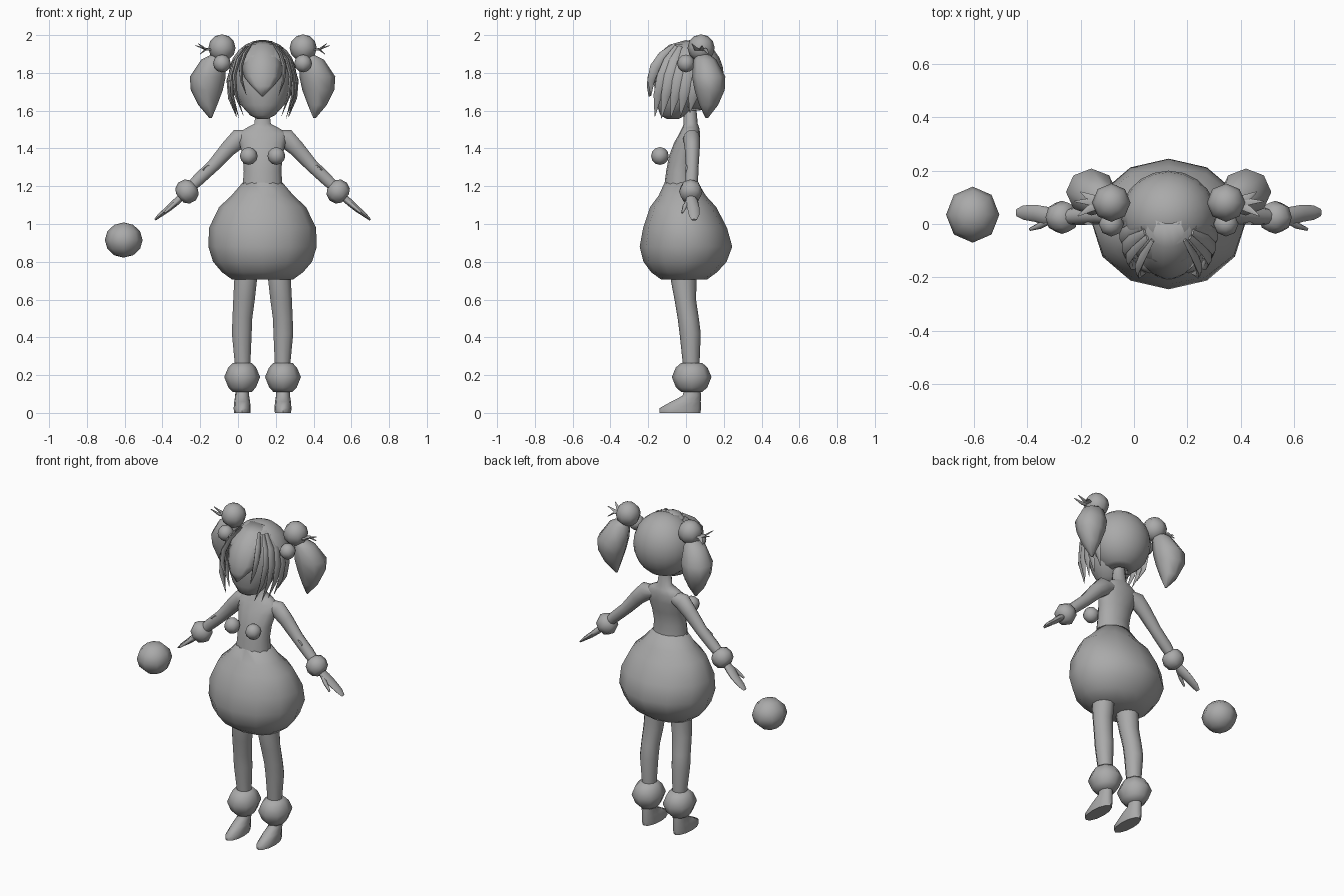
import bpy, bmesh, math
from mathutils import Vector

CX = 0.13  # the figure's own mirror plane
grey = bpy.data.materials.new("plain grey")
grey.diffuse_color = (0.4, 0.4, 0.4, 1)


def finish(bm, name, angle=65):
    bmesh.ops.recalc_face_normals(bm, faces=bm.faces)
    me = bpy.data.meshes.new(name)
    bm.to_mesh(me)
    bm.free()
    me.materials.append(grey)
    ob = bpy.data.objects.new(name, me)
    bpy.context.collection.objects.link(ob)
    bpy.ops.object.select_all(action='DESELECT')
    ob.select_set(True)
    bpy.context.view_layer.objects.active = ob
    bpy.ops.object.shade_smooth_by_angle(angle=math.radians(angle))
    return ob


def tube(name, pts, side=1, n=10, axis=(0, 1, 0), angle=65):
    """Closed loft; each point is (offset from mirror plane, y, z, radius on axis, other radius)."""
    bm = bmesh.new()
    P = [Vector((CX + side * p[0], p[1], p[2])) for p in pts]
    rings = []
    for i, p in enumerate(P):
        t = (P[min(i + 1, len(P) - 1)] - P[max(i - 1, 0)]).normalized()
        u = Vector(axis)
        u = (u - t * u.dot(t)).normalized()
        v = t.cross(u)
        ra, rb = pts[i][3], pts[i][4]
        rings.append([bm.verts.new(p + u * ra * math.cos(a) + v * rb * math.sin(a))
                      for a in (2 * math.pi * k / n for k in range(n))])
    for a, b in zip(rings, rings[1:]):
        for k in range(n):
            bm.faces.new((a[k], a[(k + 1) % n], b[(k + 1) % n], b[k]))
    bm.faces.new(rings[0])
    bm.faces.new(rings[-1])
    return finish(bm, name, angle)


def stack(name, rows, side=1, n=12, angle=65):
    """Horizontal rings: (z, offset x, centre y, half width, half depth)."""
    bm = bmesh.new()
    rings = [[bm.verts.new((CX + side * dx + rx * math.sin(2 * math.pi * k / n),
                            cy - ry * math.cos(2 * math.pi * k / n), z)) for k in range(n)]
             for z, dx, cy, rx, ry in rows]
    for a, b in zip(rings, rings[1:]):
        for k in range(n):
            bm.faces.new((a[k], a[(k + 1) % n], b[(k + 1) % n], b[k]))
    bm.faces.new(rings[0])
    bm.faces.new(rings[-1])
    return finish(bm, name, angle)


def ball(name, c, r, seg=8, rings=5):
    bm = bmesh.new()
    bmesh.ops.create_uvsphere(bm, u_segments=seg, v_segments=rings, radius=1)
    r = r if isinstance(r, tuple) else (r, r, r)
    for v in bm.verts:
        v.co = Vector(c) + Vector([v.co[i] * r[i] for i in range(3)])
    return finish(bm, name, 80)


# floating ball
ball("floating_ball", (-0.605, 0.035, 0.915), (0.1, 0.105, 0.093), 8, 6)

# balloon skirt
stack("skirt", [(1.22, 0, -.025, .105, .088), (1.15, 0, -.02, .165, .125), (1.09, 0, -.015, .23, .175),
                (.98, 0, -.005, .283, .222), (.88, 0, 0, .287, .245), (.80, 0, -.005, .262, .22),
                (.745, 0, -.01, .215, .175), (.705, 0, -.01, .16, .12)])

# torso and neck
stack("torso", [(1.18, 0, -.03, .11, .088), (1.28, 0, -.03, .102, .075), (1.36, 0, -.015, .108, .075),
                (1.43, 0, .005, .125, .068), (1.48, 0, .02, .135, .055), (1.51, 0, .025, .085, .045),
                (1.53, 0, .025, .045, .037), (1.62, 0, .02, .034, .034)], n=14)

# face and back of head
stack("face", [(1.555, 0, -.07, .025, .03), (1.575, 0, -.07, .065, .065), (1.63, 0, -.045, .115, .11),
               (1.70, 0, -.03, .145, .135), (1.80, 0, -.03, .155, .145), (1.89, 0, -.02, .13, .13),
               (1.95, 0, 0, .08, .08)], n=16)
hair = ball("hair_cap", (CX, .03, 1.785), (.18, .17, .19), 20, 12)
bm = bmesh.new()
bm.from_mesh(hair.data)
front = [f for f in bm.faces if f.calc_center_median().y < -.04 and f.calc_center_median().z < 1.9]
low = [f for f in bm.faces if f.calc_center_median().z < 1.61]
bmesh.ops.delete(bm, geom=list(set(front + low)), context='FACES')
bm.to_mesh(hair.data)
bm.free()
m = hair.modifiers.new("thickness", 'SOLIDIFY')
m.thickness = .012

# pointed middle fringe: curved sheet that narrows to a tip
bm = bmesh.new()
rows = []
for z, y, w in [(1.975, .0, .075), (1.95, -.09, .09), (1.90, -.15, .103), (1.84, -.188, .108),
                (1.78, -.205, .098), (1.73, -.208, .058), (1.675, -.198, .004)]:
    rows.append([bm.verts.new((CX + w * c, y + 5.5 * (w * c) ** 2, z - .02 * c * c * (z > 1.85)))
                 for c in (-1, -.6, -.2, .2, .6, 1)])
for a, b in zip(rows, rows[1:]):
    for k in range(5):
        bm.faces.new((a[k], a[k + 1], b[k + 1], b[k]))
fringe = finish(bm, "middle_fringe")
fringe.modifiers.new("thickness", 'SOLIDIFY').thickness = .012

# hair locks: (top, middle, tip), plus half width
LOCKS = [((.06, -.06, 1.95), (.115, -.165, 1.83), (.085, -.185, 1.68), .026),
         ((.08, -.05, 1.94), (.15, -.125, 1.78), (.10, -.165, 1.57), .030),
         ((.09, -.03, 1.94), (.165, -.085, 1.78), (.125, -.13, 1.56), .032),
         ((.10, -.01, 1.93), (.175, -.04, 1.77), (.135, -.08, 1.565), .032),
         ((.10, .02, 1.93), (.18, .0, 1.76), (.14, -.03, 1.57), .032),
         ((.10, .04, 1.92), (.175, .045, 1.75), (.135, .02, 1.59), .032)]

for s, tag in ((-1, "left"), (1, "right")):
    for i, (a, b, c, w) in enumerate(LOCKS):
        A, B, C = Vector(a), Vector(b), Vector(c)
        ctrl = 2 * B - (A + C) / 2  # curve passing through the middle point
        pts = []
        for t, f in ((0, .4), (.25, .9), (.5, 1), (.75, .75), (1, .05)):
            p = A * (1 - t) ** 2 + ctrl * 2 * t * (1 - t) + C * t * t
            pts.append((*p, w * f, .012 * f))
        tube(f"hair_lock_{i + 1}_{tag}", pts, s, 6)

    # pigtail with its two beads and thin spikes
    stack("pigtail_" + tag, [(1.905, .235, .09, .02, .025), (1.87, .26, .10, .065, .06),
                             (1.78, .29, .12, .095, .088), (1.71, .295, .125, .085, .08),
                             (1.63, .29, .12, .05, .05), (1.56, .275, .11, .006, .006)], s, 8)
    ball("large_hair_bead_" + tag, (CX + s * .215, .08, 1.932), .072, 8, 6)
    ball("small_hair_bead_" + tag, (CX + s * .215, 0, 1.85), .047, 8, 6)
    for i, (x, y, z) in enumerate([(.355, .085, 1.945), (.33, .12, 1.90), (.34, .03, 1.955)]):
        tube(f"hair_spike_{i + 1}_{tag}", [(.24, .08, 1.92, .018, .008), (.3, (y + .08) / 2, 1.925, .014, .006),
                                           (x, y, z, .002, .002)], s, 5)

    # chest bead
    ball("chest_bead_" + tag, (CX + s * .073, -.138, 1.36), .047, 8, 6)

    # arm, wrist puff, hand
    tube("arm_" + tag, [(.07, .025, 1.465, .04, .035), (.125, .03, 1.452, .045, .055),
                        (.18, .033, 1.40, .04, .045), (.26, .033, 1.31, .034, .036),
                        (.34, .03, 1.235, .034, .034), (.41, .025, 1.165, .025, .025)], s, 10)
    tube("wrist_puff_" + tag, [(.362, .025, 1.208, .03, .03), (.376, .025, 1.196, .054, .055),
                               (.40, .025, 1.172, .062, .066), (.424, .025, 1.148, .054, .055),
                               (.438, .025, 1.136, .03, .03)], s, 8)
    tube("palm_" + tag, [(.42, .027, 1.15, .022, .018), (.46, .03, 1.115, .035, .019),
                         (.50, .04, 1.08, .032, .016), (.545, .043, 1.045, .027, .011),
                         (.57, .043, 1.022, .014, .005)], s, 8)
    tube("thumb_" + tag, [(.44, .015, 1.13, .012, .012), (.48, -.005, 1.095, .013, .012),
                          (.52, -.02, 1.06, .006, .006)], s, 6)

    # little curled ribbon on the forearm
    tube("arm_ribbon_" + tag, [(.285, .03, 1.30, .012, .005), (.27, .02, 1.325, .014, .005),
                               (.25, .015, 1.31, .01, .004)], s, 5)
    tube("arm_ribbon_tail_" + tag, [(.265, .02, 1.295, .012, .005), (.29, .01, 1.308, .014, .005),
                                    (.315, .0, 1.285, .004, .003)], s, 5)

    # leg, ankle puff, foot
    stack("leg_" + tag, [(.80, .085, -.012, .065, .07), (.70, .09, -.012, .063, .068),
                         (.60, .098, -.004, .06, .057), (.50, .107, .012, .055, .056),
                         (.42, .11, .022, .055, .056), (.27, .106, .027, .044, .045),
                         (.10, .108, .035, .036, .04)], s, 10)
    stack("ankle_puff_" + tag, [(.11, .108, .03, .05, .055), (.135, .108, .03, .073, .083),
                                (.19, .108, .03, .095, .105), (.24, .108, .03, .074, .084),
                                (.265, .108, .03, .05, .055)], s, 8, 80)
    stack("foot_" + tag, [(0, .108, -.032, .043, .108), (.025, .108, -.03, .045, .11),
                          (.06, .108, 0, .042, .078), (.09, .108, .03, .037, .049),
                          (.13, .108, .035, .035, .042)], s, 12)
